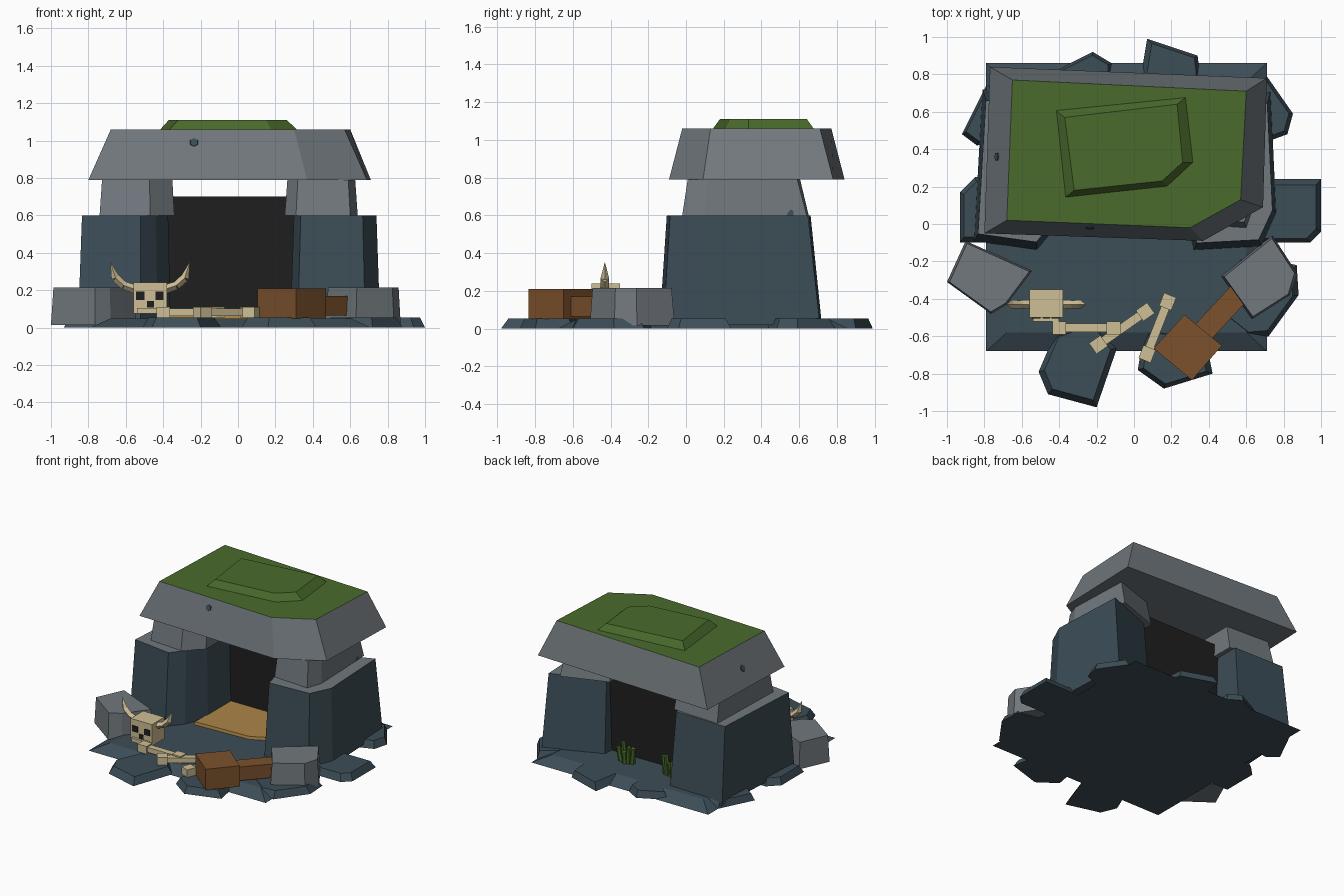
import bpy, bmesh, math, random
from mathutils import Vector, Matrix

random.seed(3)


def material(name, r, g, b):
    m = bpy.data.materials.new(name)
    m.diffuse_color = [(c / 255 / 12.92 if c < 11 else ((c / 255 + 0.055) / 1.055) ** 2.4)
                       for c in (r, g, b)] + [1]
    return m


SLATE = material("slate", 60, 77, 87)
GREY = material("grey stone", 113, 120, 125)
MOSS = material("moss green", 74, 107, 44)
BLACK = material("black", 31, 31, 31)
BONE = material("bone", 207, 191, 150)
WOOD = material("brown wood", 124, 81, 44)
STRAW = material("straw", 172, 133, 70)


def make(name, bm, *mats):
    bmesh.ops.recalc_face_normals(bm, faces=bm.faces)
    me = bpy.data.meshes.new(name)
    bm.to_mesh(me)
    bm.free()
    for m in mats:
        me.materials.append(m)
    ob = bpy.data.objects.new(name, me)
    bpy.context.collection.objects.link(ob)
    return ob


def shrink(pts, kx, ky):
    c = sum((Vector(p) for p in pts), Vector((0, 0))) / len(pts)
    return [(c.x + (p[0] - c.x) * kx, c.y + (p[1] - c.y) * ky) for p in pts]


def loft(name, low, z0, z1, top, mat, cap=None):
    """Prism between two outlines; top is an outline, a scale factor or an (x, y) scale."""
    if isinstance(top, tuple):
        top = shrink(low, *top)
    elif not isinstance(top, list):
        top = shrink(low, top, top)
    bm = bmesh.new()
    a = [bm.verts.new((p[0], p[1], z0)) for p in low]
    b = [bm.verts.new((p[0], p[1], z1)) for p in top]
    n = len(a)
    bm.faces.new(a)
    lid = bm.faces.new(b)
    for i in range(n):
        bm.faces.new((a[i], a[(i + 1) % n], b[(i + 1) % n], b[i]))
    if cap:
        lid.material_index = 1
    return make(name, bm, mat, *([cap] if cap else []))


def rect(x0, x1, y0, y1):
    return [(x0, y0), (x1, y0), (x1, y1), (x0, y1)]


def box(name, x, y, z, mat):
    return loft(name, rect(*x, *y), z[0], z[1], 1.0, mat)


def add_bar(bm, p, q, w, h):
    """Box running from p to q with width w and height h."""
    p, q = Vector(p), Vector(q)
    m = (Matrix.Translation((p + q) / 2) @ (q - p).to_track_quat('X', 'Z').to_matrix().to_4x4()
         @ Matrix.Diagonal(((q - p).length, w, h, 1)))
    bmesh.ops.create_cube(bm, size=1, matrix=m)


def add_cone(bm, p, q, r0, r1, sides):
    p, q = Vector(p), Vector(q)
    m = Matrix.Translation((p + q) / 2) @ (q - p).to_track_quat('Z', 'Y').to_matrix().to_4x4()
    bmesh.ops.create_cone(bm, cap_ends=True, segments=sides, radius1=r0, radius2=r1,
                          depth=(q - p).length, matrix=m)


# Ground slab and the flat stones around it
loft("ground_slab", rect(-0.79, 0.71, -0.68, 0.86), 0, 0.05, rect(-0.68, 0.6, -0.58, 0.76), SLATE)
stones = [
    [(-0.51, -0.79), (-0.46, -0.91), (-0.2, -0.98), (-0.09, -0.66), (-0.2, -0.5), (-0.42, -0.58)],
    [(0.02, -0.78), (0.16, -0.88), (0.42, -0.8), (0.38, -0.6), (0.06, -0.55)],
    [(0.46, -0.5), (0.6, -0.61), (0.72, -0.6), (0.88, -0.38), (0.87, -0.22), (0.55, -0.15)],
    [(0.62, -0.1), (0.94, -0.1), (1.0, -0.04), (1.0, 0.24), (0.62, 0.24)],
    [(0.6, 0.4), (0.82, 0.48), (0.85, 0.59), (0.71, 0.79), (0.58, 0.7)],
    [(0.03, 0.75), (0.35, 0.72), (0.35, 0.82), (0.34, 0.9), (0.07, 0.99)],
    [(-0.42, 0.82), (-0.3, 0.7), (-0.12, 0.72), (-0.12, 0.86), (-0.22, 0.92)],
    [(-0.92, 0.48), (-0.84, 0.42), (-0.66, 0.45), (-0.68, 0.74), (-0.79, 0.74)],
    [(-0.93, -0.1), (-0.65, -0.1), (-0.65, 0.25), (-0.85, 0.25), (-0.93, 0.17)],
]
for s in stones:
    loft("flat_stone", s, 0, 0.053, 0.84, SLATE)

# Side walls with pale tops, then the blocks standing on them
loft("left_wall", [(-0.855, -0.09), (-0.52, -0.14), (-0.43, -0.03), (-0.36, 0.15), (-0.36, 0.71), (-0.81, 0.72)],
     0.02, 0.6, (0.93, 0.88), SLATE, GREY)
loft("right_wall", [(0.28, 0.02), (0.32, -0.14), (0.68, -0.12), (0.76, 0.06), (0.73, 0.71), (0.31, 0.54)],
     0.02, 0.6, (0.92, 0.88), SLATE, GREY)
loft("left_block", [(-0.74, 0.0), (-0.47, -0.02), (-0.34, 0.1), (-0.34, 0.63), (-0.72, 0.65)],
     0.6, 0.79, (0.94, 0.88), GREY)
loft("right_block", [(0.25, 0.1), (0.31, 0.0), (0.6, -0.02), (0.64, 0.1), (0.62, 0.64), (0.28, 0.52)],
     0.6, 0.79, (0.93, 0.88), GREY)
box("dark_back_wall", (-0.42, 0.36), (0.43, 0.46), (0.03, 0.7), BLACK)

# Roof stone with mossy top
loft("roof", [(-0.8, -0.05), (0.37, -0.09), (0.69, 0.09), (0.71, 0.78), (-0.77, 0.84)], 0.79, 1.06,
     [(-0.68, 0.02), (0.3, -0.02), (0.57, 0.13), (0.6, 0.71), (-0.65, 0.77)], GREY, MOSS)
loft("moss_mound", [(-0.42, 0.61), (-0.37, 0.14), (0.18, 0.2), (0.32, 0.33), (0.28, 0.68)], 1.055, 1.11,
     [(-0.37, 0.57), (-0.32, 0.18), (0.15, 0.23), (0.26, 0.33), (0.23, 0.64)], MOSS)

# Flat pebbles set into the stone: position and facing direction
for p, d in [((-0.235, -0.016, 0.99), (-0.03, -0.96, 0.25)), ((-0.73, 0.36, 0.915), (-0.91, 0.03, 0.41)),
             ((0.615, 0.55, 0.61), (1, 0, 0.1))]:
    bm = bmesh.new()
    p, d = Vector(p), Vector(d).normalized() * 0.008
    add_cone(bm, p - d, p + d, 0.025, 0.023, 6)
    make("pebble", bm, SLATE)

# Straw mat
loft("straw_mat", [(-0.38, 0.0), (0.08, 0.02), (0.24, 0.1), (0.28, 0.44), (-0.38, 0.44)], 0.04, 0.072, 0.97, STRAW)

# Boulders
loft("left_boulder", [(-1.0, -0.31), (-0.765, -0.48), (-0.68, -0.43), (-0.545, -0.25), (-0.9, -0.09)],
     0.015, 0.215, 0.94, GREY)
loft("right_boulder", [(0.465, -0.28), (0.63, -0.51), (0.834, -0.38), (0.87, -0.26), (0.74, -0.06)],
     0.015, 0.215, 0.93, GREY)

# Horned skull with teeth, eye and nose plates
box("skull", (-0.56, -0.38), (-0.5, -0.35), (0.075, 0.24), BONE)
box("upper_teeth", (-0.54, -0.4), (-0.52, -0.49), (0.075, 0.105), BONE)
for x, w, z, h in [(-0.522, 0.046, 0.17, 0.044), (-0.42, 0.044, 0.17, 0.044), (-0.468, 0.038, 0.124, 0.034)]:
    box("skull_hole", (x - w / 2, x + w / 2), (-0.506, -0.498), (z - h / 2, z + h / 2), BLACK)
for s in (-1, 1):
    bm = bmesh.new()
    path = [(0.08, 0.205), (0.14, 0.225), (0.185, 0.265), (0.212, 0.35)]
    radii = [0.024, 0.022, 0.023, 0.001]
    for i in range(3):
        (x0, z0), (x1, z1) = path[i:i + 2]
        add_cone(bm, (-0.47 + s * x0, -0.43, z0), (-0.47 + s * x1, -0.43, z1), radii[i], radii[i + 1], 4)
    make("horn", bm, BONE)

# Loose bones
for a, b in [((-0.4, -0.555), (-0.11, -0.555)), ((-0.19, -0.645), (0.06, -0.47)), ((0.07, -0.695), (0.18, -0.415))]:
    bm = bmesh.new()
    p, q = Vector((*a, 0.082)), Vector((*b, 0.082))
    d = (q - p).normalized() * 0.037
    add_bar(bm, p, q, 0.047, 0.038)
    for e in (p, q):
        add_bar(bm, e - d, e + d, 0.07, 0.058)
    make("bone", bm, BONE)

# Wooden mallet
loft("mallet_head", [(0.105, -0.665), (0.31, -0.835), (0.47, -0.65), (0.27, -0.485)], 0.05, 0.21, 1.0, WOOD)
bm = bmesh.new()
add_bar(bm, (0.34, -0.61, 0.117), (0.58, -0.35, 0.117), 0.117, 0.105)
make("mallet_handle", bm, WOOD)

# Grass tufts behind the dark wall
for cx, cy in [(0.11, 0.575), (-0.27, 0.56)]:
    bm = bmesh.new()
    for i in range(5):
        x, y = cx + (i - 2) * 0.023, cy + random.uniform(-0.03, 0.03)
        h = random.uniform(0.09, 0.16)
        add_cone(bm, (x, y, 0.045), (x + (i - 2) * 0.008, y + 0.01, 0.045 + h), 0.021, 0.017, 6)
    make("grass_tuft", bm, MOSS)
